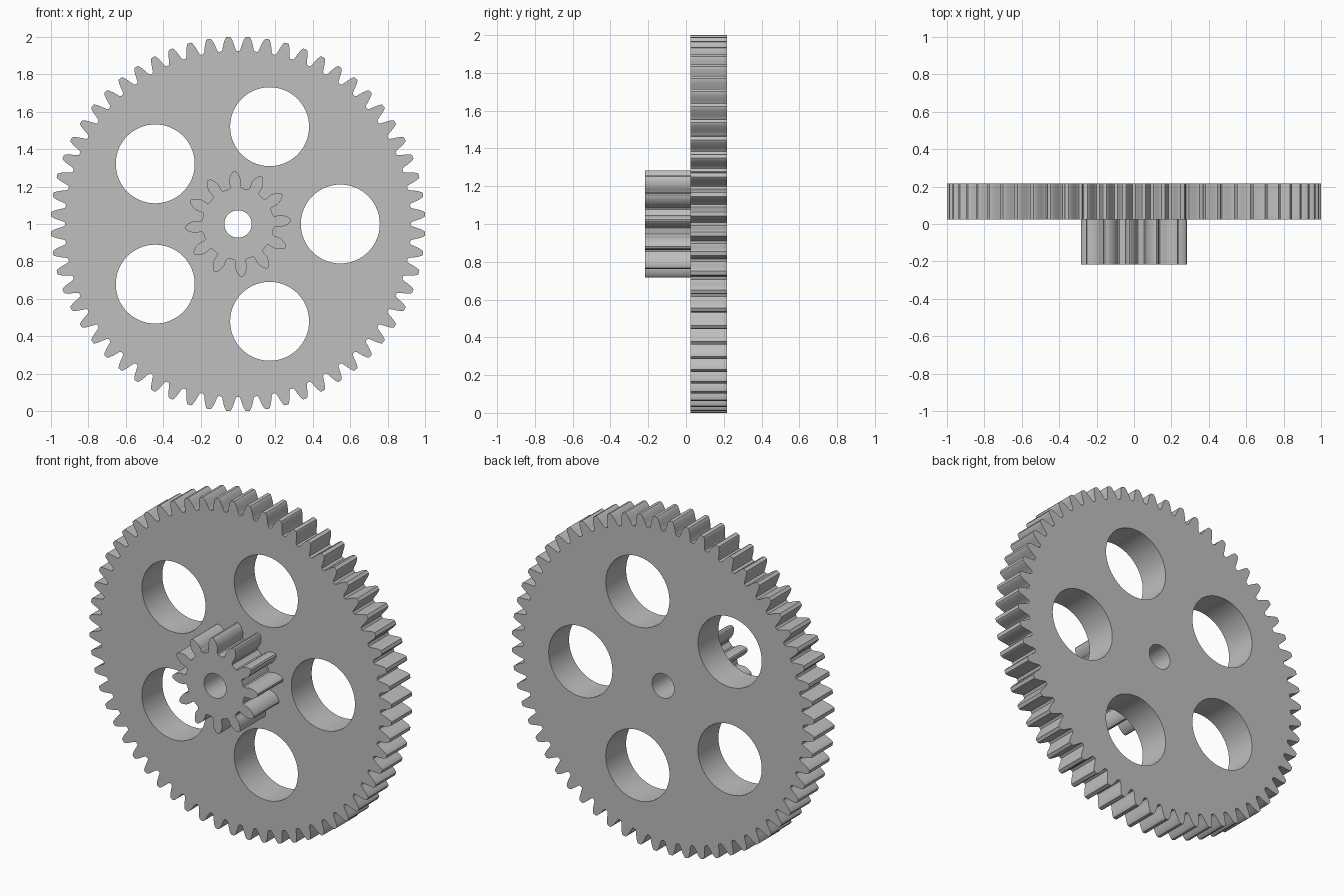
import bpy, bmesh
from math import cos, sin, pi, radians

cube = bpy.data.objects.get("Cube")
if cube:
    bpy.data.objects.remove(cube, do_unlink=True)

# One plain grey for the whole part
grey = bpy.data.materials.new("plain_grey")
grey.use_nodes = True
colour = (0.52, 0.52, 0.52, 1)
grey.diffuse_color = colour
grey.node_tree.nodes["Principled BSDF"].inputs["Base Color"].default_value = colour


def polar(r, a):
    return r * cos(a), r * sin(a)


def circle(r, centre=(0, 0), n=64):
    return [(centre[0] + r * cos(2 * pi * i / n), centre[1] + r * sin(2 * pi * i / n))
            for i in range(n)]


def gear_outline(teeth, start, flank):
    """Repeat one symmetric tooth; flank is (radius, half width) from root to tip."""
    half = [(r, w / r) for r, w in flank]
    tooth = [(r, -a) for r, a in half] + [(r, a) for r, a in reversed(half)]
    return [polar(r, start + 2 * pi * i / teeth + a)
            for i in range(teeth) for r, a in tooth]


def plate(name, loops, y_front, y_back):
    """Fill the loops (inner ones become holes) and extrude them along y."""
    curve = bpy.data.curves.new(name + "_profile", "CURVE")
    curve.dimensions = "2D"
    curve.fill_mode = "BOTH"
    curve.extrude = (y_back - y_front) / 2
    for loop in loops:
        spline = curve.splines.new("POLY")
        spline.points.add(len(loop) - 1)
        for point, (x, z) in zip(spline.points, loop):
            point.co = (x, z, 0, 1)
        spline.use_cyclic_u = True
    helper = bpy.data.objects.new(name + "_profile", curve)
    bpy.context.collection.objects.link(helper)
    deps = bpy.context.evaluated_depsgraph_get()
    mesh = bpy.data.meshes.new_from_object(helper.evaluated_get(deps))
    bpy.data.objects.remove(helper, do_unlink=True)

    # Weld caps to walls and stand the plate upright
    bm = bmesh.new()
    bm.from_mesh(mesh)
    bmesh.ops.remove_doubles(bm, verts=bm.verts, dist=1e-5)
    for v in bm.verts:
        x, y, z = v.co
        v.co = (x, (y_front + y_back) / 2 - z, y + 1)
    bmesh.ops.recalc_face_normals(bm, faces=bm.faces)
    bm.to_mesh(mesh)
    bm.free()
    mesh.name = name
    mesh.materials.clear()
    mesh.materials.append(grey)
    obj = bpy.data.objects.new(name, mesh)
    bpy.context.collection.objects.link(obj)
    bpy.ops.object.select_all(action="DESELECT")
    obj.select_set(True)
    bpy.context.view_layer.objects.active = obj
    bpy.ops.object.shade_smooth_by_angle(angle=radians(30))
    return obj


bore = circle(0.073)

# Large wheel with five round lightening holes
wheel_flank = [(0.926, 0.041), (0.933, 0.036), (0.95, 0.031),
               (0.968, 0.026), (0.985, 0.020), (0.997, 0.014), (1.001, 0.010)]
holes = [circle(0.211, polar(0.547, 2 * pi * i / 5)) for i in range(5)]
plate("large_gear", [gear_outline(60, radians(3), wheel_flank), bore] + holes,
      0.024, 0.217)

# Small pinion with leaf-shaped teeth on the front
pinion_flank = [(0.192, 0.034), (0.197, 0.029), (0.207, 0.028), (0.222, 0.031),
                (0.237, 0.031), (0.252, 0.027), (0.267, 0.020),
                (0.278, 0.012), (0.283, 0.005)]
plate("small_gear", [gear_outline(12, radians(4), pinion_flank), bore],
      -0.217, 0.024)
